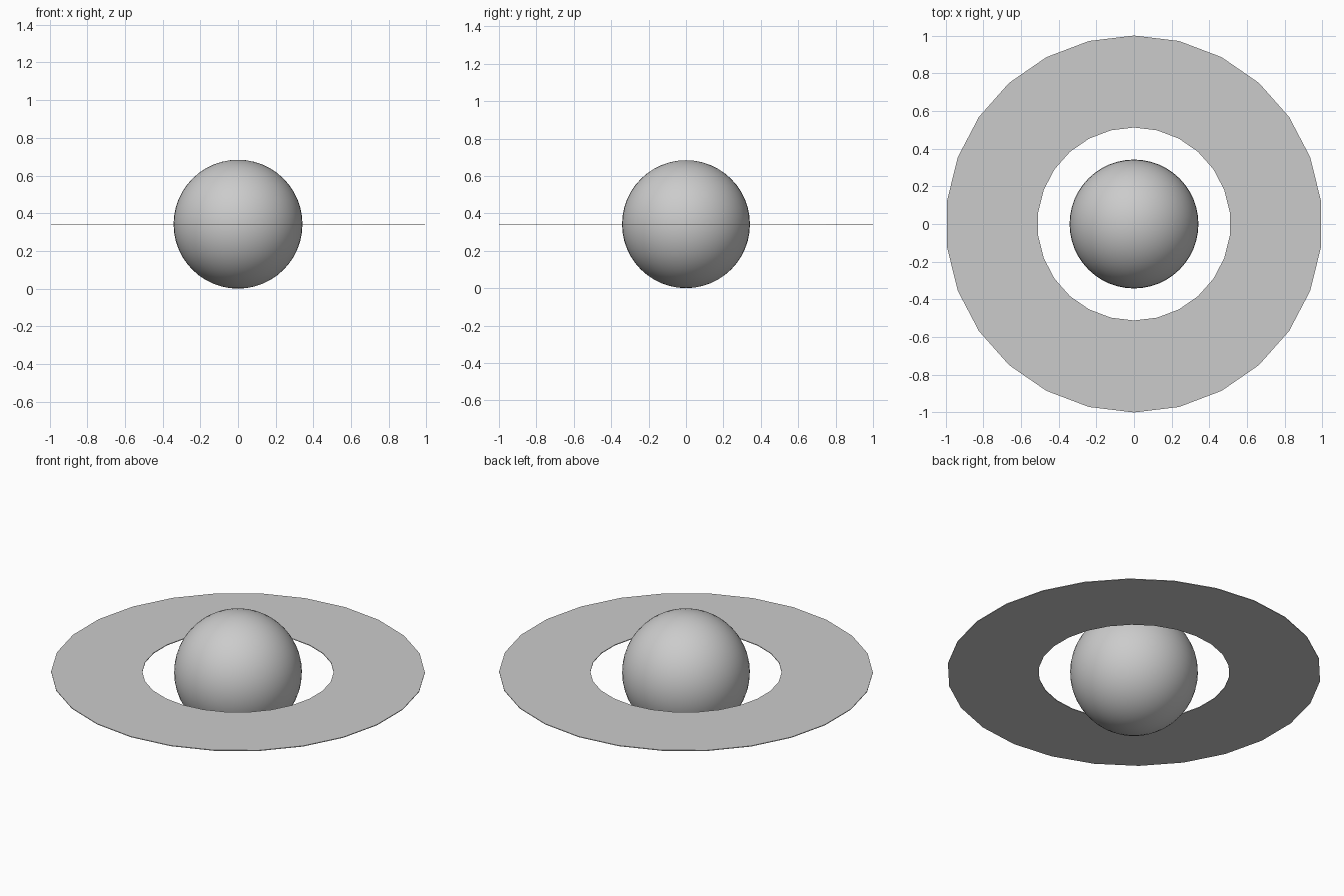
import bpy, bmesh
from math import sin, cos, tau

if "Cube" in bpy.data.objects:
    bpy.data.objects.remove(bpy.data.objects["Cube"])

CENTRE_Z = 0.342

# Planet: smooth ball
bpy.ops.mesh.primitive_uv_sphere_add(segments=48, ring_count=24, radius=0.342,
                                     location=(0, 0, CENTRE_Z))
bpy.context.object.name = "planet"
bpy.ops.object.shade_smooth()

# Ring: very thin flat 26-sided annulus with a corner on +y
SIDES, INNER, OUTER, HALF = 26, 0.512, 1.0, 0.002
bm = bmesh.new()
section = [(INNER, -HALF), (OUTER, -HALF), (OUTER, HALF), (INNER, HALF)]
loops = [[bm.verts.new((r * sin(tau * i / SIDES), r * cos(tau * i / SIDES), z))
          for i in range(SIDES)] for r, z in section]
for k in range(4):
    a, b = loops[k], loops[(k + 1) % 4]
    for i in range(SIDES):
        j = (i + 1) % SIDES
        bm.faces.new((a[i], a[j], b[j], b[i]))
bmesh.ops.recalc_face_normals(bm, faces=bm.faces)
mesh = bpy.data.meshes.new("ring")
bm.to_mesh(mesh)
bm.free()
ring = bpy.data.objects.new("ring", mesh)
ring.location.z = CENTRE_Z
bpy.context.collection.objects.link(ring)
